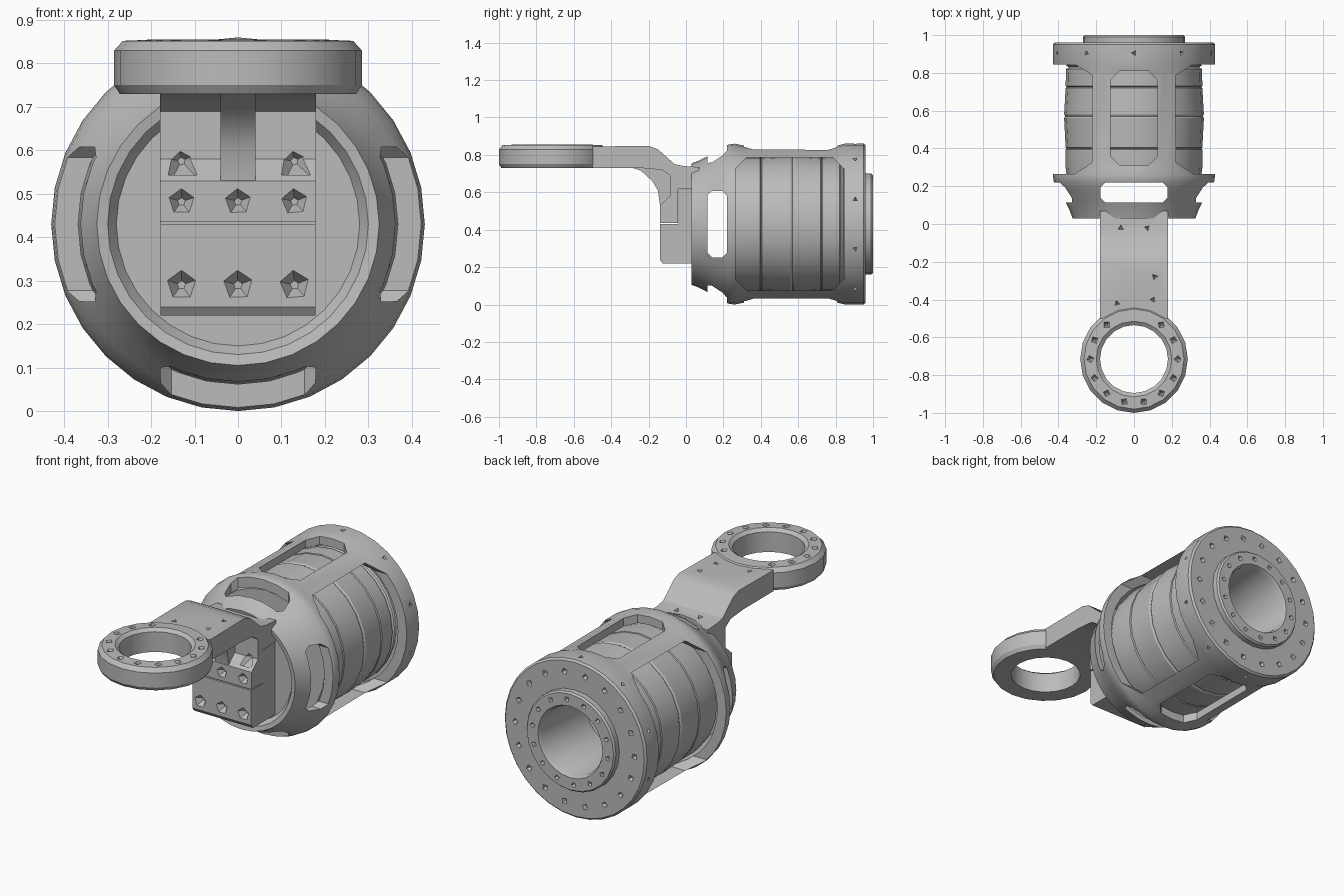
import bpy, bmesh
from math import cos, sin, pi, tau
from mathutils import Matrix, Vector

if "Cube" in bpy.data.objects:
    bpy.data.objects.remove(bpy.data.objects["Cube"])

AXIS_Z = 0.43
steel = bpy.data.materials.new("plain grey")
steel.use_nodes = True
GREY = (0.5, 0.5, 0.5, 1)
steel.diffuse_color = GREY
steel.node_tree.nodes["Principled BSDF"].inputs["Base Color"].default_value = GREY

# Local z becomes y, centred on the barrel axis
BARREL = Matrix.Translation((0, 0, AXIS_Z)) @ Matrix.Rotation(-pi / 2, 4, 'X')


def finish(bm, name):
    bmesh.ops.remove_doubles(bm, verts=bm.verts, dist=1e-5)
    bmesh.ops.recalc_face_normals(bm, faces=bm.faces)
    mesh = bpy.data.meshes.new(name)
    bm.to_mesh(mesh)
    bm.free()
    mesh.materials.append(steel)
    obj = bpy.data.objects.new(name, mesh)
    bpy.context.collection.objects.link(obj)
    return obj


def lathe(name, profile, sides, matrix):
    """Turn a closed (radius, height) outline into a solid."""
    bm = bmesh.new()
    rings = [[bm.verts.new(matrix @ Vector((r * cos(tau * i / sides), r * sin(tau * i / sides), h)))
              for i in range(sides)] for r, h in profile]
    for a, b in zip(rings, rings[1:] + rings[:1]):
        for i in range(sides):
            j = (i + 1) % sides
            bm.faces.new((a[i], a[j], b[j], b[i]))
    bmesh.ops.dissolve_degenerate(bm, dist=1e-5, edges=bm.edges)
    return finish(bm, name)


def prism(name, outline, axis, half):
    """Extrude an outline both ways: (y, z) along X, or (x, y) along Z."""
    bm = bmesh.new()
    ends = []
    for s in (-half, half):
        ends.append([bm.verts.new((s, p, q) if axis == 'X' else (p, q, AXIS_Z + s))
                     for p, q in outline])
    bm.faces.new(ends[0])
    bm.faces.new(ends[1])
    n = len(outline)
    for i in range(n):
        j = (i + 1) % n
        bm.faces.new((ends[0][i], ends[0][j], ends[1][j], ends[1][i]))
    return finish(bm, name)


def clipped(u, v, hu, hv, c):
    """Rectangle outline with clipped corners."""
    return [(u - hu + c, v - hv), (u + hu - c, v - hv), (u + hu, v - hv + c), (u + hu, v + hv - c),
            (u + hu - c, v + hv), (u - hu + c, v + hv), (u - hu, v + hv - c), (u - hu, v - hv + c)]


def pits(spots, size, sides=5):
    """One cutter of cones pointing into the surface, from (place, outward) pairs."""
    bm = bmesh.new()
    for k, (place, out) in enumerate(spots):
        turn = Vector(out).to_track_quat('Z', 'Y').to_matrix().to_4x4()
        m = Matrix.Translation(place) @ turn @ Matrix.Rotation(k * 1.3, 4, 'Z')
        bmesh.ops.create_cone(bm, cap_ends=True, segments=sides, radius1=size * 0.3,
                              radius2=size * 1.7, depth=size * 2, matrix=m)
    return finish(bm, "pit_cutter")


def cut(obj, cutter):
    mod = obj.modifiers.new("cut", 'BOOLEAN')
    mod.operation, mod.solver, mod.object = 'DIFFERENCE', 'EXACT', cutter
    bpy.context.view_layer.objects.active = obj
    bpy.ops.object.modifier_apply(modifier=mod.name)
    bpy.data.objects.remove(cutter)


def around(count, radius, y, out_radial=False, offset=0.0):
    """Spots around the barrel axis, facing back or outward."""
    spots = []
    for i in range(count):
        a = tau * (i + offset) / count
        spots.append(((radius * cos(a), y, AXIS_Z + radius * sin(a)),
                      (cos(a), 0, sin(a)) if out_radial else (0, 1, 0)))
    return spots


# Outer shell: domed nose, caged body and rear flange
shell = lathe("barrel_shell", [
    (0, 0.065), (0.28, 0.065), (0.3, 0.035), (0.325, 0.03), (0.34, 0.07), (0.365, 0.12),
    (0.4, 0.18), (0.425, 0.225), (0.43, 0.26), (0.42, 0.31), (0.418, 0.8), (0.43, 0.85),
    (0.43, 0.95), (0.42, 0.96), (0.26, 0.96), (0.26, 0.87), (0.375, 0.86),
    (0.375, 0.24), (0.33, 0.105), (0, 0.105)], 32, BARREL)
# Nose slots, top and bottom windows, wide side windows
cut(shell, prism("slot_cutter", clipped(0, 0.167, 0.178, 0.052, 0.025), 'Z', 0.6))
cut(shell, prism("slot_cutter", clipped(0.167, AXIS_Z, 0.052, 0.178, 0.025), 'X', 0.6))
cut(shell, prism("window_cutter", clipped(0, 0.56, 0.125, 0.25, 0.05), 'Z', 0.6))
cut(shell, prism("window_cutter", clipped(0.555, AXIS_Z, 0.29, 0.355, 0.06), 'X', 0.6))
# Screw pits on the flange
cut(shell, pits(around(18, 0.36, 0.96), 0.018, 4))
cut(shell, pits(around(10, 0.425, 0.905, True, 0.5), 0.012, 3))

# Inner drum with shallow grooves and a rear bore
drum = lathe("inner_drum", [
    (0, 0.24), (0.355, 0.24), (0.362, 0.3), (0.362, 0.395), (0.355, 0.4), (0.362, 0.405),
    (0.37, 0.56), (0.364, 0.57), (0.37, 0.58), (0.362, 0.72), (0.356, 0.725), (0.362, 0.73),
    (0.36, 0.82), (0.345, 0.83), (0.36, 0.84), (0.345, 0.85), (0.355, 0.865),
    (0.27, 0.875), (0.27, 0.99), (0.262, 1.0), (0.195, 1.0), (0.185, 0.98),
    (0.185, 0.6), (0, 0.55)], 24, BARREL)
cut(drum, pits(around(14, 0.23, 1.0, False, 0.3), 0.015, 4))

# Clamp block against the nose, with a step at the back
clamp = prism("clamp_block", [(-0.14, 0.24), (-0.125, 0.22), (0.07, 0.22), (0.07, 0.615),
                              (-0.04, 0.615), (-0.04, 0.43), (-0.14, 0.43)], 'X', 0.178)
cut(clamp, pits([((x, -0.14, 0.29), (0, -1, 0)) for x in (-0.13, 0, 0.13)], 0.034))

# Bent arm rising from the clamp to the eye
arm = prism("bent_arm", [
    (-0.5, 0.845), (-0.2, 0.848), (-0.15, 0.83), (-0.06, 0.75), (-0.01, 0.74), (0.07, 0.735),
    (0.07, 0.618), (-0.043, 0.618), (-0.043, 0.436), (-0.14, 0.436), (-0.14, 0.53),
    (-0.085, 0.58), (-0.085, 0.69), (-0.13, 0.72), (-0.24, 0.73), (-0.5, 0.73)], 'X', 0.18)
foot_spots = [((x, -0.14, 0.482), (0, -1, 0)) for x in (-0.13, 0, 0.13)]
foot_spots += [((s * 0.13, -0.095, 0.575), (0, -1, 0)) for s in (-1, 1)]
cut(arm, pits(foot_spots, 0.03))
top_spots = [((x, y, 0.847), (0, 0, 1)) for x, y in ((0, -0.46), (-0.09, -0.42), (0.1, -0.4),
                                                     (0.11, -0.28))]
top_spots += [((s * 0.07, -0.02, 0.743), (0, 0, 1)) for s in (-1, 1)]
cut(arm, pits(top_spots, 0.017, 3))

# Central rib under the bend
prism("arm_rib", [(-0.3, 0.735), (-0.24, 0.715), (-0.18, 0.66), (-0.15, 0.61), (-0.139, 0.53),
                  (-0.08, 0.53), (-0.08, 0.735)], 'X', 0.04)

# Mounting eye
EYE_Y = -0.715
eye = lathe("mounting_eye", [(0.18, 0.73), (0.272, 0.73), (0.285, 0.75), (0.285, 0.83),
                             (0.265, 0.852), (0.2, 0.855), (0.18, 0.84)],
            20, Matrix.Translation((0, EYE_Y, 0)))
cut(eye, pits([((0.232 * cos(tau * i / 14), EYE_Y + 0.232 * sin(tau * i / 14), 0.854), (0, 0, 1))
               for i in range(14) if i not in (3, 4)], 0.02, 4))

# Smooth shading with sharp edges kept
for obj in bpy.context.collection.objects:
    if obj.type == 'MESH':
        bpy.ops.object.select_all(action='DESELECT')
        obj.select_set(True)
        bpy.context.view_layer.objects.active = obj
        bpy.ops.object.shade_smooth_by_angle(angle=0.5)
